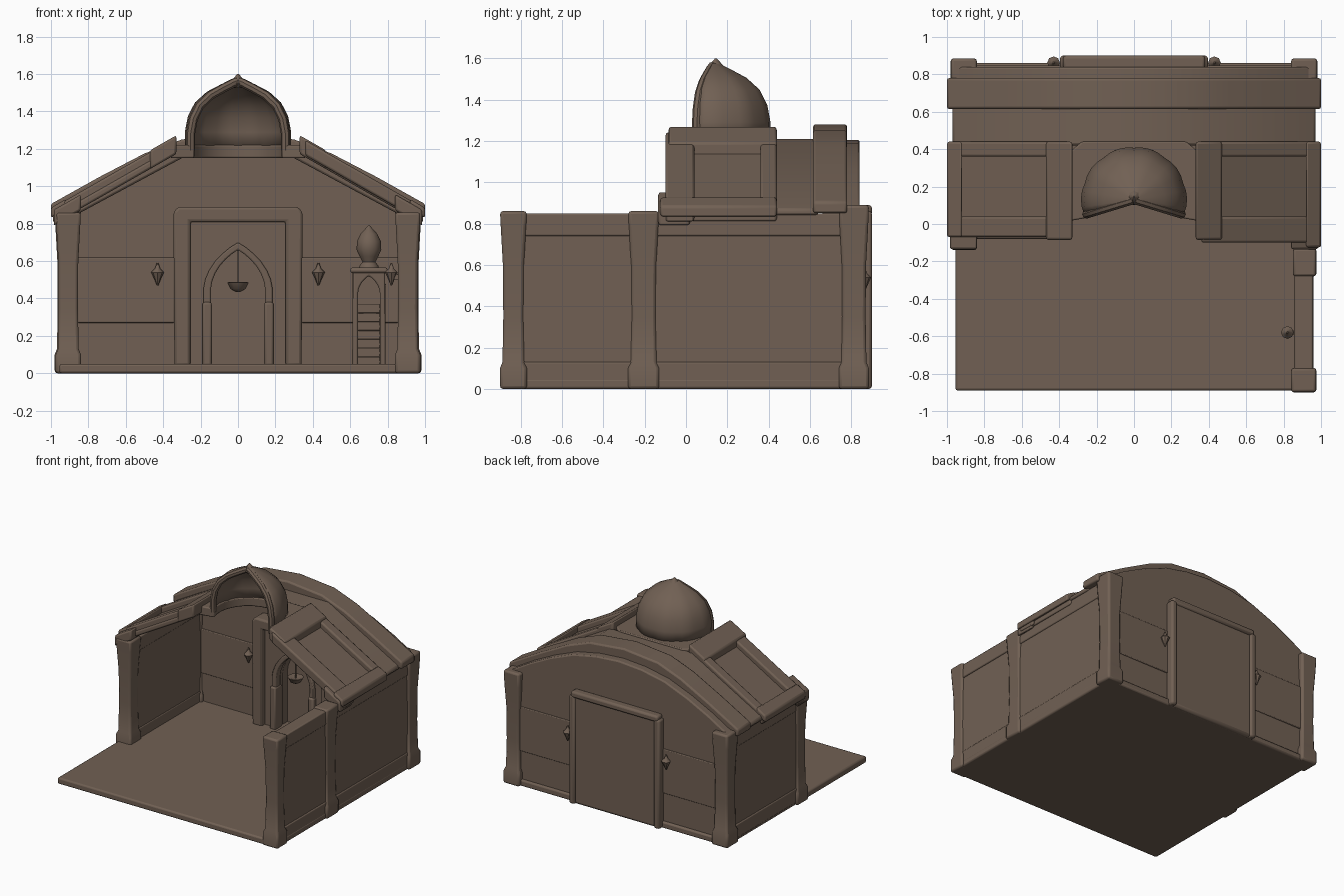
import bpy, bmesh, math
from mathutils import Vector

if "Cube" in bpy.data.objects:
    bpy.data.objects.remove(bpy.data.objects["Cube"])

clay = bpy.data.materials.new("brown clay")
clay.diffuse_color = (0.165, 0.118, 0.088, 1)
clay.use_nodes = True
clay.node_tree.nodes["Principled BSDF"].inputs["Base Color"].default_value = clay.diffuse_color


def finish(name, bm, bevel=0.012):
    bmesh.ops.remove_doubles(bm, verts=bm.verts, dist=1e-5)
    bmesh.ops.recalc_face_normals(bm, faces=bm.faces)
    me = bpy.data.meshes.new(name)
    bm.to_mesh(me)
    bm.free()
    ob = bpy.data.objects.new(name, me)
    bpy.context.collection.objects.link(ob)
    me.materials.append(clay)
    if bevel:
        m = ob.modifiers.new("soft edges", 'BEVEL')
        m.width, m.segments, m.limit_method = bevel, 2, 'ANGLE'
    return ob


def loft(name, rings, bevel=0.012, caps=True):
    """Join equal closed rings of points into a solid."""
    bm = bmesh.new()
    rs = [[bm.verts.new(p) for p in r] for r in rings]
    n = len(rs[0])
    for a, b in zip(rs, rs[1:]):
        for i in range(n):
            bm.faces.new((a[i], a[(i + 1) % n], b[(i + 1) % n], b[i]))
    if caps:
        bm.faces.new(rs[0])
        bm.faces.new(rs[-1])
    return finish(name, bm, bevel)


def box(name, x0, x1, y0, y1, z0, z1, bevel=0.012):
    q = [(x0, y0), (x1, y0), (x1, y1), (x0, y1)]
    return loft(name, [[(x, y, z) for x, y in q] for z in (z0, z1)], bevel)


def extrude_y(name, prof, y0, y1, bevel=0.01):
    return loft(name, [[(x, y, z) for x, z in prof] for y in (y0, y1)], bevel)


def lathe(name, prof, c, n=12):
    return loft(name, [[(c[0] + r * math.cos(2 * math.pi * i / n), c[1] + r * math.sin(2 * math.pi * i / n), c[2] + z)
                        for i in range(n)] for r, z in prof], 0)


def tube(name, pts, r):
    cu = bpy.data.curves.new(name, 'CURVE')
    cu.dimensions, cu.bevel_depth, cu.bevel_resolution, cu.use_fill_caps = '3D', r, 2, True
    sp = cu.splines.new('POLY')
    sp.points.add(len(pts) - 1)
    for p, q in zip(sp.points, pts):
        p.co = (*q, 1)
    cu.materials.append(clay)
    ob = bpy.data.objects.new(name, cu)
    bpy.context.collection.objects.link(ob)
    bpy.ops.object.select_all(action='DESELECT')
    ob.select_set(True)
    bpy.context.view_layer.objects.active = ob
    bpy.ops.object.convert(target='MESH')


def pillar(name, x0, x1, y0, y1, h):
    # flared foot, slim waist, flared head
    rings = []
    for z, d in ((0, 0), (.1, .0), (.13, .012), (.35, .016), (.6, .014), (.78, .004), (h, 0)):
        rings.append([(x0 + d, y0 + d, z), (x1 - d, y0 + d, z), (x1 - d, y1 - d, z), (x0 + d, y1 - d, z)])
    loft(name, rings, 0.014)


def mirror(pts):
    """Right half of a profile, bottom to top, made into left-to-right over the top."""
    return [(-x, z) for x, z in pts if x] + pts[::-1]


def arch(w, z0, spring, top, cx=0, n=6):
    """Pointed arch outline from right foot over the apex to left foot."""
    half = [(w, z0)] + [(w * math.cos(t * math.pi / 2 / n) * (1 - .12 * t / n),
            spring + (top - spring) * (.8 * math.sin(t * math.pi / 2 / n) + .2 * (t / n) ** 3)) for t in range(n)]
    pts = half + [(0, top)] + [(-x, z) for x, z in half[::-1]]
    return [(cx + x, z) for x, z in pts]


# Floor slab
box("floor", -.955, .96, -.89, .86, 0, .05)

# Side walls with slim rails and corner pillars
box("right_wall", .86, .95, -.85, .84, 0, .85)
box("left_wall", -.95, -.86, -.1, .84, 0, .85)
for z in (.07, .79):
    box("right_wall_rail", .855, .958, -.85, .84, z - .05, z + .06, .008)
    box("left_wall_rail", -.958, -.855, -.1, .84, z - .05, z + .06, .008)
pillar("right_front_pillar", .84, .975, -.9, -.77, .86)
pillar("right_middle_pillar", .85, .975, -.28, -.13, .86)
pillar("left_front_pillar", -.975, -.84, -.14, .0, .86)
pillar("right_rear_pillar", .84, .98, .74, .885, .89)
pillar("left_rear_pillar", -.98, -.84, .74, .885, .89)

# Back wall with curved gable and arched niche opening
gable = mirror([(.93, 0), (.95, .88), (.78, .98), (.6, 1.07), (.4, 1.15), (.2, 1.19), (0, 1.205)])
gable = [(-.93, 0), (-.95, .88), (-.78, .98), (-.6, 1.07), (-.4, 1.15), (-.2, 1.19), (0, 1.205)] + \
        [(.2, 1.19), (.4, 1.15), (.6, 1.07), (.78, .98), (.95, .88), (.93, 0)]
extrude_y("back_wall", gable + arch(.15, 0, .45, .67), .77, .84)
box("outer_back_panel", -.36, .36, .83, .885, 0, .87, .02)
for s in (-1, 1):
    box("outer_panel_post", s * .37 - .025, s * .37 + .025, .83, .9, 0, .86, .015)
    box("back_wall_band", s * .6 - .26, s * .6 + .26, .762, .848, .27, .62, .006)
box("outer_panel_lintel", -.38, .38, .83, .9, .84, .89, .015)

# Prayer niche: panel, raised frame, inner shafts and hanging lamp
square = [(-.3, .04), (-.3, .85), (.3, .85), (.3, .04)]
extrude_y("niche_panel", square + arch(.15, .04, .45, .67), .7, .78)
extrude_y("niche_frame", [(-.34, .04), (-.345, .86), (-.32, .89), (.32, .89), (.345, .86), (.34, .04),
          (.255, .04), (.255, .81), (-.255, .81), (-.255, .04)], .66, .78, .014)
extrude_y("niche_arch_trim", arch(.185, .04, .45, .70)[::-1] + arch(.145, .04, .45, .66), .68, .74, .008)
for s in (-1, 1):
    box("niche_shaft", s * .165 - .025, s * .165 + .025, .665, .75, .04, .38)
tube("lamp_cord", [(0, .72, .66), (0, .72, .47)], .004)
lathe("lamp_bowl", [(.012, -.04), (.04, -.025), (.058, .01), (.05, .012), (.02, .0)], (0, .72, .475))


# Roof: sloping side slabs with raised frames
def roof_z(x):
    return .88 + (1 - abs(x)) * .57


def slope(name, s, x0, x1, y0, y1, lo, hi):
    ring = [(s * x0, roof_z(x0) + lo), (s * x1, roof_z(x1) + lo), (s * x1, roof_z(x1) + hi), (s * x0, roof_z(x0) + hi)]
    extrude_y(name, ring, y0, y1, .012)


for s in (-1, 1):
    slope("roof_slab", s, .34, .97, -.08, .44, -.09, -.045)
    slope("roof_front_bar", s, .36, .99, -.1 if s > 0 else -.07, .04, -.08, .0)
    slope("roof_back_bar", s, .33, .97, .36, .44, -.08, .0)
    slope("roof_upper_bar", s, .33, .47, -.085, .44, -.09, .01)
    slope("roof_eave_bar", s, .92, 1.0, -.125 if s > 0 else -.07, .44, -.05, .005)
    slope("roof_corner_block", s, .84, .985, -.135, .02, -.1, -.015)

# Roof: rear band and thick rib, both hollow below
inner = [(.97, .84), (.84, .86), (.3, 1.15)]
band = [(.97, .84), (.97, .87), (.36, 1.21)]


def roof_shell(name, outer, y0, y1):
    left = [(-x, z) for x, z in outer if x > 0]
    right = outer[::-1]
    under = inner[1:] + [(-x, z) for x, z in inner[1:][::-1]]
    extrude_y(name, left + right + under, y0, y1, .012)


roof_shell("roof_band", band, .42, .64)
roof_shell("roof_rib", [(1.0, .85), (1.0, .905), (.74, 1.05), (.5, 1.175), (.3, 1.25), (0, 1.28)], .615, .78)

# Dome base: plate with a half-round opening
cy, bm = .13, bmesh.new()
rows = []
for i in range(17):
    a = math.radians(-22 + 224 * i / 16)
    c, s = math.cos(a), math.sin(a)
    k = min(.36 / max(abs(c), .01), .31 / max(abs(s), .01))
    rows.append([bm.verts.new((r * c, cy + r * s * (1 if r < .3 or s > 0 else .8), z))
                 for r, z in ((.25, 1.15), (k, 1.15), (k, 1.22), (.25, 1.22))])
for a, b in zip(rows, rows[1:]):
    for j in range(4):
        bm.faces.new((a[j], a[(j + 1) % 4], b[(j + 1) % 4], b[j]))
bm.faces.new(rows[0])
bm.faces.new(rows[-1])
finish("dome_base", bm, .008)

# Half dome: lobed shell open to the front
dome_prof = [(.265, 1.2), (.265, 1.29), (.25, 1.37), (.215, 1.44), (.155, 1.495), (.09, 1.53), (.03, 1.56), (.004, 1.57)]


def dome_pt(a, r, z, lobe=1.0):
    return (r * lobe * math.cos(a), cy + r * lobe * math.sin(a), z)


A0, A1, LOBES = math.radians(-17), math.radians(197), 6
bm = bmesh.new()
N = LOBES * 4
grid = [[bm.verts.new(dome_pt(A0 + (A1 - A0) * i / N, r, z, 1 + .025 * math.sin(math.pi * (i % 4) / 4)))
         for r, z in dome_prof] for i in range(N + 1)]
for a, b in zip(grid, grid[1:]):
    for j in range(len(dome_prof) - 1):
        bm.faces.new((a[j], b[j], b[j + 1], a[j + 1]))
dome = finish("dome_shell", bm, 0)
sol = dome.modifiers.new("thickness", 'SOLIDIFY')
sol.thickness, sol.offset = .025, 0
for i in range(LOBES + 1):
    a = A0 + (A1 - A0) * i / LOBES
    rim = i in (0, LOBES)
    tube("dome_rim" if rim else "dome_rib", [dome_pt(a, r, z - (.01 if rim else 0)) for r, z in dome_prof],
         .024 if rim else .012)
lathe("dome_finial", [(.02, 0), (.045, .025), (.03, .045), (.004, .075)], (0, .145, 1.525), 8)

# Wall lamps: small pointed spindles
for i, (x, y) in enumerate([(-.43, .745), (.43, .745), (-.43, .862), (.43, .862), (.82, -.58)]):
    lathe("wall_lamp", [(.004, -.06), (.016, -.03), (.034, .01), (.014, .03), (.004, .06)], (x, y, .53), 8)
    if x < .8:
        box("wall_lamp_bracket", x - .01, x + .01, min(y, .8), max(y, .8), .5, .53, .003)
    else:
        box("wall_lamp_bracket", x, .88, y - .01, y + .01, .5, .53, .003)

# Pulpit: arched gate, stairs, side walls and canopy with bulb dome
px = .7
extrude_y("pulpit_gate", [(px - .09, .04), (px - .085, .55), (px + .085, .55), (px + .09, .04)]
          + arch(.058, .04, .43, .52, px), .4, .46, .008)
box("pulpit_gate_cap", px - .1, px + .1, .385, .475, .535, .565)
for i in range(7):
    box("pulpit_step", px - .06, px + .06, .45 + .03 * i, .77, .04 + .047 * i, .088 + .047 * i, .004)
for s in (-1, 1):
    x = px + s * .075
    loft("pulpit_side", [[(x + d, .45, .04), (x + d, .77, .04), (x + d, .77, .48), (x + d, .65, .46), (x + d, .45, .2)]
                         for d in (-.014, .014)], .006)
    for y in (.64, .75):
        box("pulpit_post", x - .012, x + .012, y - .012, y + .012, .4, .55, .004)
box("pulpit_canopy", px - .09, px + .09, .62, .775, .53, .56)
lathe("pulpit_dome", [(.055, 0), (.05, .02), (.035, .04), (.05, .07), (.066, .105), (.064, .15), (.045, .19),
                      (.022, .215), (.004, .235)], (px, .69, .555), 12)

# Smooth shading with crisp edges
bpy.ops.object.select_all(action='SELECT')
bpy.context.view_layer.objects.active = dome
bpy.ops.object.shade_smooth_by_angle(angle=math.radians(40))
